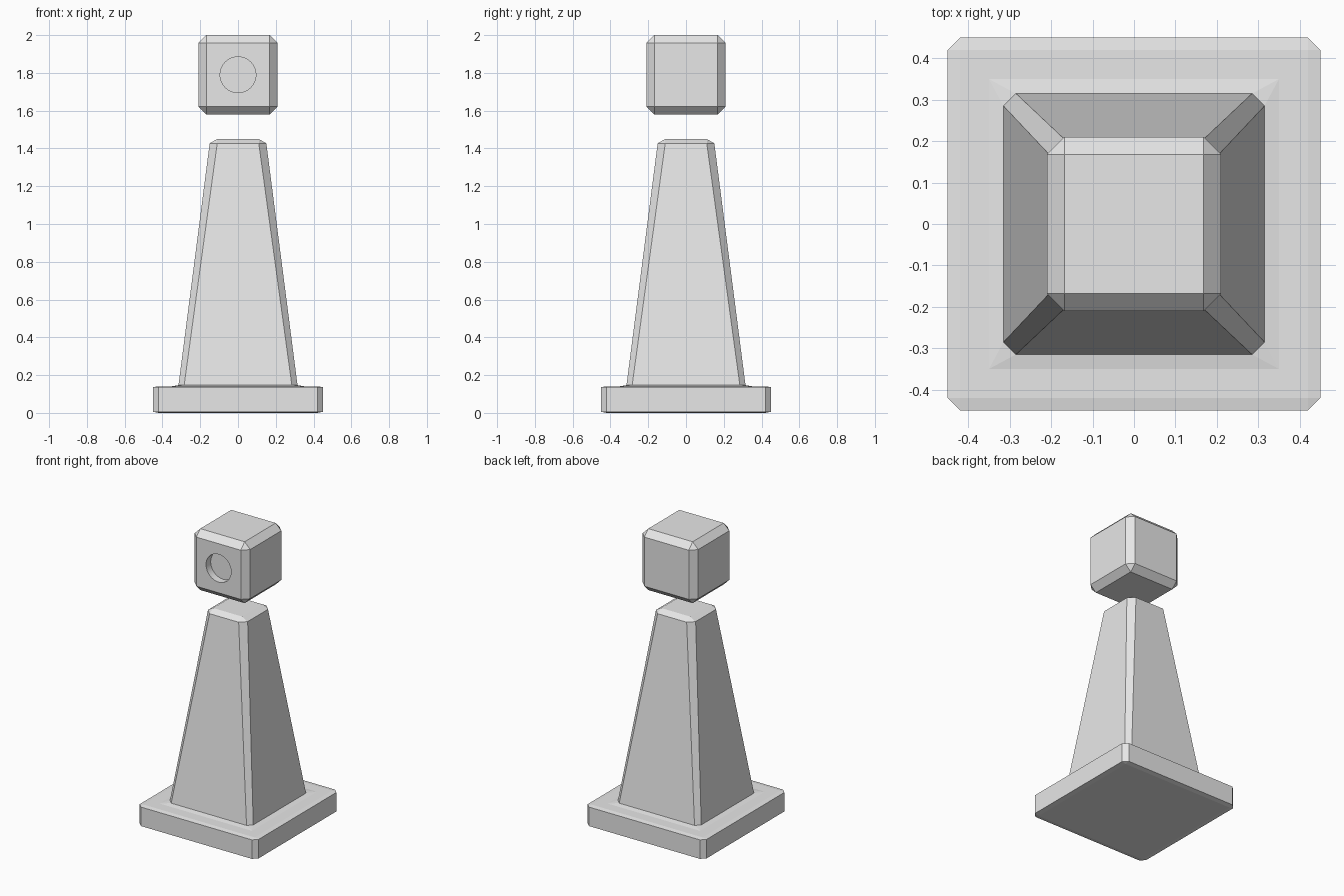
import bpy
import bmesh
import math

cube = bpy.data.objects.get("Cube")
if cube:
    bpy.data.objects.remove(cube, do_unlink=True)

GREY = (0.8, 0.8, 0.8, 1.0)
stone = bpy.data.materials.new("pale_grey")
stone.use_nodes = True
stone.diffuse_color = GREY
stone.node_tree.nodes["Principled BSDF"].inputs["Base Color"].default_value = GREY


def add_object(name, bm):
    mesh = bpy.data.meshes.new(name)
    bm.to_mesh(mesh)
    bm.free()
    mesh.materials.append(stone)
    obj = bpy.data.objects.new(name, mesh)
    bpy.context.collection.objects.link(obj)
    return obj


def loft(name, rings):
    """Stack square rings of (half width, corner chamfer, height)."""
    bm = bmesh.new()
    loops = []
    for half, cut, z in rings:
        inner = half - cut
        loop = []
        for turn in range(4):
            a = turn * math.pi / 2
            for x, y in ((half, -inner), (half, inner)):
                loop.append(bm.verts.new((x * math.cos(a) - y * math.sin(a),
                                          x * math.sin(a) + y * math.cos(a), z)))
        loops.append(loop)
    for low, high in zip(loops, loops[1:]):
        for i in range(8):
            j = (i + 1) % 8
            bm.faces.new((low[i], low[j], high[j], high[i]))
    bm.faces.new(loops[0][::-1])
    bm.faces.new(loops[-1])
    # Unchamfered rings collapse to four corners
    bmesh.ops.remove_doubles(bm, verts=bm.verts, dist=0.0001)
    bmesh.ops.recalc_face_normals(bm, faces=bm.faces)
    return add_object(name, bm)


# Plinth flowing into the tapered tower
loft("base_and_tower", [
    (0.42, 0, 0), (0.45, 0.03, 0.006), (0.45, 0.03, 0.136), (0.42, 0, 0.141),
    (0.35, 0, 0.141), (0.315, 0.03, 0.147), (0.15, 0.04, 1.427), (0.11, 0, 1.45),
])

# Floating bevelled head
head = loft("head", [
    (0.168, 0, 1.58), (0.21, 0.042, 1.622), (0.21, 0.042, 1.958), (0.168, 0, 2.0),
])

# Round eye socket sunk into the front of the head
bm = bmesh.new()
bmesh.ops.create_cone(bm, cap_ends=True, segments=32, radius1=0.095, radius2=0.095, depth=0.1)
cutter = add_object("eye_cutter", bm)
cutter.rotation_euler.x = math.pi / 2
cutter.location = (0, -0.21, 1.79)
cutter.hide_render = True

socket = head.modifiers.new("eye_socket", "BOOLEAN")
socket.operation = "DIFFERENCE"
socket.object = cutter
bpy.context.view_layer.objects.active = head
head.select_set(True)
bpy.ops.object.modifier_apply(modifier=socket.name)
bpy.data.objects.remove(cutter, do_unlink=True)
bpy.ops.object.shade_smooth_by_angle(angle=math.radians(30))
